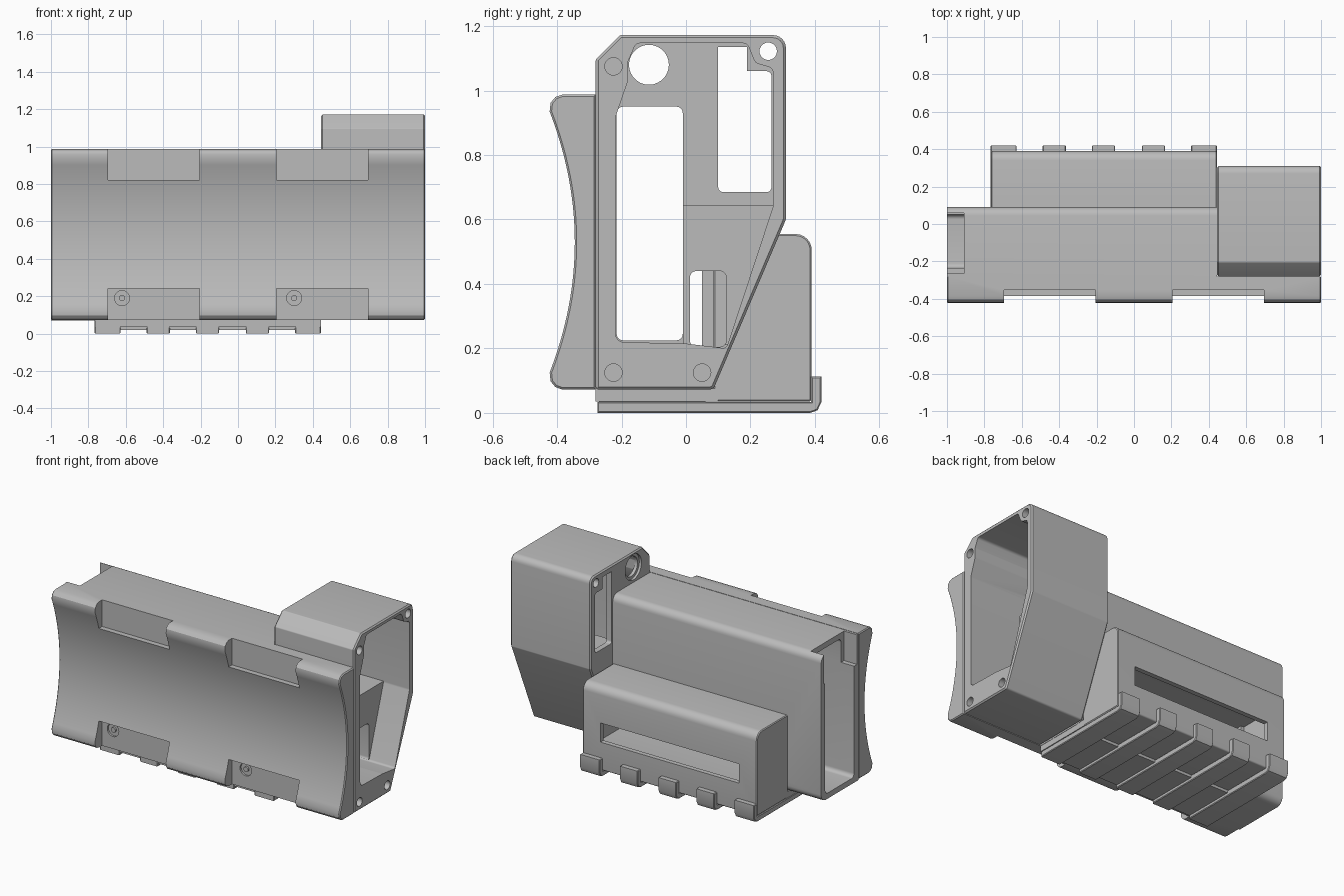
import bpy, bmesh, math
from mathutils import Vector

old = bpy.data.objects.get("Cube")
if old:
    bpy.data.objects.remove(old, do_unlink=True)

grey = bpy.data.materials.new("light grey plastic")
grey.use_nodes = True
grey.diffuse_color = (0.5, 0.5, 0.5, 1)
grey.node_tree.nodes["Principled BSDF"].inputs["Base Color"].default_value = (0.5, 0.5, 0.5, 1)


def rounded(corners, r, steps=6):
    """Round every corner of a closed 2D outline; a corner may carry its own radius."""
    out = []
    n = len(corners)
    for i, c in enumerate(corners):
        p = Vector(c[:2])
        rad = c[2] if len(c) > 2 else r
        a = (Vector(corners[i - 1][:2]) - p).normalized()
        b = (Vector(corners[(i + 1) % n][:2]) - p).normalized()
        if rad <= 0:
            out.append(p)
            continue
        half = a.angle(b) / 2
        centre = p + (a + b).normalized() * (rad / math.sin(half))
        start = p + a * (rad / math.tan(half)) - centre
        end = p + b * (rad / math.tan(half)) - centre
        turn = start.angle_signed(end)
        for k in range(steps + 1):
            t = -turn * k / steps
            out.append(centre + Vector((start.x * math.cos(t) - start.y * math.sin(t),
                                        start.x * math.sin(t) + start.y * math.cos(t))))
    return out


def prism(name, outline, x0, x1, bevel=0.0):
    """Extrude a (y, z) outline along x."""
    bm = bmesh.new()
    face = bm.faces.new([bm.verts.new((x0, p[0], p[1])) for p in outline])
    side = bmesh.ops.extrude_face_region(bm, geom=[face])["geom"]
    moved = [v for v in side if isinstance(v, bmesh.types.BMVert)]
    bmesh.ops.translate(bm, verts=moved, vec=(x1 - x0, 0, 0))
    bmesh.ops.recalc_face_normals(bm, faces=bm.faces)
    if bevel:
        rim = [e for e in bm.edges if abs(e.verts[0].co.x - e.verts[1].co.x) < 1e-6]
        bmesh.ops.bevel(bm, geom=rim, offset=bevel, segments=1, affect='EDGES', clamp_overlap=True)
    mesh = bpy.data.meshes.new(name)
    bm.to_mesh(mesh)
    bm.free()
    mesh.materials.append(grey)
    ob = bpy.data.objects.new(name, mesh)
    bpy.context.collection.objects.link(ob)
    return ob


def rect(y0, y1, z0, z1):
    return [(y0, z0), (y1, z0), (y1, z1), (y0, z1)]


def block(name, x, y, z, r=0.0, bevel=0.0):
    return prism(name, rounded(rect(*y, *z), r), *x, bevel)


def circle(y, z, r, n=28):
    return [(y + r * math.cos(i * math.tau / n), z + r * math.sin(i * math.tau / n)) for i in range(n)]


def activate(ob):
    bpy.ops.object.select_all(action='DESELECT')
    ob.select_set(True)
    bpy.context.view_layer.objects.active = ob


def cut(ob, *cutters):
    """Subtract the cutters from a part, then discard them."""
    activate(ob)
    for c in cutters:
        c.hide_render = True
        m = ob.modifiers.new("cut", 'BOOLEAN')
        m.operation, m.solver, m.object = 'DIFFERENCE', 'EXACT', c
        bpy.ops.object.modifier_apply(modifier=m.name)
        bpy.data.objects.remove(c, do_unlink=True)


parts = []

# Concave front grip with four notches
low, high, mid = 0.125, 0.935, 0.53
curve = []
for i in range(25):
    t = -1 + i / 12
    curve.append((-0.345 - 0.078 * t * t, mid + t * (high - low) / 2))
corner_low = [(-0.28, 0.073), (-0.385, 0.073), (-0.405, 0.08), (-0.42, 0.098)]
corner_high = [(y, 2 * mid - z) for y, z in reversed(corner_low)]
grip = prism("front_grip", corner_low + curve + corner_high, -1, 1, 0.006)
for x in (-0.45, 0.45):
    for z in ((0.0, 0.24), (0.82, 1.1)):
        cut(grip, block("notch_cutter", (x - 0.245, x + 0.245), (-0.6, -0.352), z))
for x in (-0.62, 0.30):
    hole = prism("screw_cutter", circle(0, 0, 0.04), -0.012, 0.012)
    hole.rotation_euler.z = math.pi / 2
    hole.location = (x, -0.352, 0.19)
    bpy.context.view_layer.update()
    cut(grip, hole)
    screw = prism("screw_centre", circle(0, 0, 0.016, 16), -0.006, 0.006)
    screw.rotation_euler.z = math.pi / 2
    screw.location = (x, -0.345, 0.19)
    parts.append(screw)
parts.append(grip)

# Long hollow body, open at the right end
body = prism("main_body", rounded([(-0.28, 0.07, 0), (0.09, 0.07, 0.045),
                                   (0.09, 0.985, 0.045), (-0.28, 0.985, 0)], 0), -1, 0.445)
cut(body,
    block("cavity_cutter", (-1.1, 0.6), (-0.235, 0.05), (0.105, 0.95), 0.025),
    block("end_notch_cutter", (-1.1, -0.91), (-0.265, 0.06), (0.8, 1.1)),
    block("side_opening_cutter", (-0.7, 0.6), (0.02, 0.2), (0.15, 0.46)))
parts.append(body)

# Rear compartment with a long slot
rear = prism("rear_compartment", rounded([(0.085, 0.035, 0), (0.39, 0.035, 0.01),
                                          (0.39, 0.555, 0.05), (0.085, 0.555, 0)], 0), -0.765, 0.443, 0.005)
cut(rear,
    block("compartment_cutter", (-0.72, 0.41), (0.0, 0.36), (0.15, 0.46), 0.02),
    block("slot_cutter", (-0.64, 0.32), (0.3, 0.5), (0.21, 0.33)))
parts.append(rear)
parts.append(block("base_plate", (-0.765, 0.443), (-0.28, 0.1), (0.035, 0.075)))

# Tall side housing with an open left face
shell = rounded([(-0.28, 0.073, 0.008), (0.085, 0.073, 0.015), (0.31, 0.6, 0.02),
                 (0.31, 1.172, 0.04), (-0.205, 1.172, 0.01), (-0.28, 1.097, 0.01)], 0.01)
inner = rounded([(-0.218, 0.22, 0.025), (0.0, 0.215, 0.01), (0.125, 0.2, 0.015),
                 (0.27, 0.64, 0.03), (0.27, 1.07, 0.02), (0.215, 1.085, 0.025),
                 (0.19, 1.147, 0.02), (-0.155, 1.147, 0.02), (-0.18, 1.09, 0.01),
                 (-0.18, 1.03, 0.02), (-0.218, 0.92, 0.02)], 0.02)
housing = prism("side_housing", shell, 0.445, 1, 0.008)
cut(housing,
    prism("housing_cutter", inner, 0.48, 1.1),
    block("passage_cutter", (0.3, 0.6), (-0.215, -0.01), (0.225, 0.95), 0.02),
    block("tall_window_cutter", (0.3, 0.6), (0.1, 0.265), (0.685, 1.06), 0.015),
    block("tall_window_top_cutter", (0.3, 0.6), (0.1, 0.19), (1.0, 1.135)),
    prism("round_hole_cutter", circle(-0.115, 1.08, 0.062), 0.3, 0.6),
    prism("round_recess_cutter", circle(-0.115, 1.08, 0.08), 0.3, 0.46),
    block("low_window_cutter", (0.3, 0.6), (0.012, 0.125), (0.205, 0.44), 0.02))
for y, z, depth in ((-0.225, 0.125, 0.2), (0.05, 0.125, 0.2), (-0.225, 1.075, 0.2), (0.255, 1.122, 0.8)):
    cut(housing, prism("screw_hole_cutter", circle(y, z, 0.027), 1 - depth, 1.1))
parts.append(housing)

# Inner shelf inside the housing
shelf = prism("inner_shelf", [(-0.01, 0.21), (0.135, 0.21), (0.28, 0.645), (-0.01, 0.645)], 0.475, 0.82)
cut(shelf, block("shelf_window_cutter", (0.3, 0.9), (0.012, 0.125), (0.205, 0.44), 0.02))
parts.append(shelf)

# Underside ribs with hooked rear ends, on a thin core
hook = [(-0.275, 0.002), (0.385, 0.002), (0.408, 0.01), (0.42, 0.035), (0.42, 0.115),
        (0.388, 0.115), (0.388, 0.036), (-0.275, 0.036)]
for centre, width in ((-0.697, 0.138), (-0.426, 0.124), (-0.163, 0.124), (0.104, 0.124), (0.374, 0.138)):
    parts.append(prism("bottom_rib", [(y, max(0, z - 0.002)) for y, z in hook],
                       centre - width / 2, centre + width / 2, 0.004))
parts.append(block("rib_core", (-0.76, 0.438), (-0.27, 0.06), (0.018, 0.037)))

for ob in parts:
    activate(ob)
    bpy.ops.object.shade_smooth_by_angle(angle=math.radians(30))
